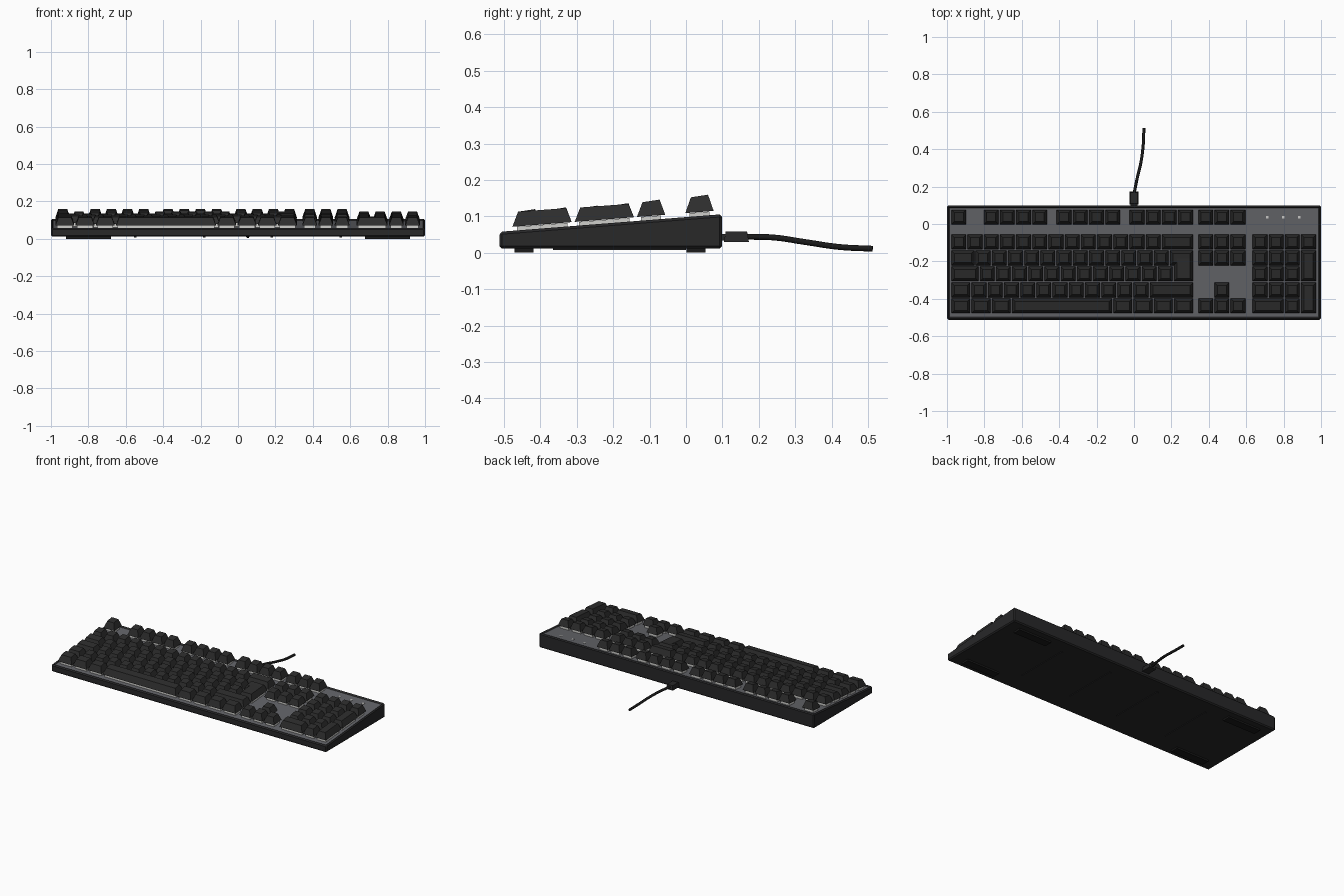
import bpy, bmesh
from mathutils import Vector

old = bpy.data.objects.get("Cube")
if old:
    bpy.data.objects.remove(old, do_unlink=True)


def material(name, rgb):
    m = bpy.data.materials.new(name)
    m.use_nodes = True
    m.diffuse_color = (*rgb, 1)
    m.node_tree.nodes["Principled BSDF"].inputs["Base Color"].default_value = (*rgb, 1)
    return m


CASE = material("case black", (0.021, 0.021, 0.022))
KEYS = material("key black", (0.026, 0.026, 0.026))
PLATE = material("plate grey", (0.125, 0.128, 0.14))
LIGHT = material("switch white", (0.62, 0.62, 0.6))
RUBBER = material("rubber black", (0.010, 0.010, 0.010))

U = 0.0866                       # key pitch
ROW_Y = [0.037, -0.096, -0.182, -0.267, -0.353, -0.438]
ROW_H = [0.044, 0.041, 0.038, 0.038, 0.040, 0.042]
MAIN, NAV, PAD = -0.98, 0.340, 0.630


def deck(y):
    """Height of the sloping case top."""
    return 0.098 + 0.079 * y


def finish(name, bm, *mats):
    bmesh.ops.recalc_face_normals(bm, faces=bm.faces)
    me = bpy.data.meshes.new(name)
    bm.to_mesh(me)
    bm.free()
    for m in mats:
        me.materials.append(m)
    ob = bpy.data.objects.new(name, me)
    bpy.context.collection.objects.link(ob)
    return ob


def block(bm, x0, x1, y0, y1, low, high, taper=0.0):
    """Box whose bottom and top heights are functions of y, narrowing upwards."""
    v = []
    for z, t in ((low, 0), (high, taper)):
        for x, y in ((x0 + t, y0 + t), (x1 - t, y0 + t), (x1 - t, y1 - t), (x0 + t, y1 - t)):
            v.append(bm.verts.new((x, y, z(y))))
    bm.faces.new(v[3::-1])
    bm.faces.new(v[4:])
    for i in range(4):
        j = (i + 1) % 4
        bm.faces.new((v[i], v[j], v[j + 4], v[i + 4]))


def flat(z):
    return lambda y: z


# Case: sloping chamfered box with a sunken top
bm = bmesh.new()
block(bm, -1, 1, -0.512, 0.099, flat(0.011), deck)
bmesh.ops.bevel(bm, geom=bm.edges[:], offset=0.007, segments=1, affect='EDGES')
top = max(bm.faces, key=lambda f: f.calc_center_median().z * f.calc_area())
bmesh.ops.inset_region(bm, faces=[top], thickness=0.011)
bmesh.ops.translate(bm, verts=top.verts, vec=Vector((0, 0, -0.008)))
top.material_index = 1
finish("case", bm, CASE, PLATE)

# Key layout: (start x, row, width in units, rows tall)
keys = []


def run(start, row, widths):
    x = start
    for w in widths:
        keys.append((x, row, w, 1))
        x += w * U


run(MAIN, 0, [1])
for offset in (2, 6.5, 11):
    run(MAIN + offset * U, 0, [1] * 4)
run(MAIN, 1, [1] * 13 + [2])
run(MAIN, 2, [1.5] + [1] * 12 + [1.5])
run(MAIN, 3, [1.75] + [1] * 12)
run(MAIN, 4, [1.25] + [1] * 11 + [2.75])
run(MAIN, 5, [1.25] * 3 + [6.25] + [1.25] * 4)
keys.append((MAIN + 13.75 * U, 2, 1.25, 2))
for row in (0, 1, 2, 5):
    run(NAV, row, [1] * 3)
run(NAV + U, 4, [1])
run(PAD, 1, [1] * 4)
for row in (2, 3, 4):
    run(PAD, row, [1] * 3)
run(PAD, 5, [2, 1])
for row in (2, 4):
    keys.append((PAD + 3 * U, row, 1, 2))

# Keycaps with tapered sides and tilted tops, on pale switch housings
caps, housings = bmesh.new(), bmesh.new()
for x, row, w, tall in keys:
    x0, x1 = x + 0.004, x + w * U - 0.004
    y1 = ROW_Y[row] + 0.039
    y0 = ROW_Y[row + tall - 1] - 0.039
    mid, half = (y0 + y1) / 2, (y1 - y0) / 2
    height = ROW_H[row]

    def base(y):
        return deck(y) + 0.011

    def crown(y):
        return base(mid) + height + 0.006 * (y - mid) / half

    block(caps, x0, x1, y0, y1, base, crown, 0.0155)
    block(housings, x0 + 0.008, x1 - 0.008, y0 + 0.012, y1 - 0.012,
          lambda y: deck(y) - 0.009, lambda y: base(y) - 0.001)
finish("keycaps", caps, KEYS)
finish("switch_housings", housings, LIGHT)

# Indicator lights
bm = bmesh.new()
for x in (0.712, 0.798, 0.884):
    block(bm, x - 0.007, x + 0.007, 0.03, 0.044,
          lambda y: deck(y) - 0.009, lambda y: deck(y) - 0.006)
finish("indicator_lights", bm, LIGHT)

# Feet and underside ribs
bm = bmesh.new()
for x in (-0.8, 0.8):
    for y in (-0.445, 0.028):
        block(bm, x - 0.12, x + 0.12, y - 0.026, y + 0.026, flat(0), flat(0.012))
finish("feet", bm, RUBBER)
bm = bmesh.new()
for x in (-0.55, -0.18, 0.18, 0.55):
    block(bm, x - 0.006, x + 0.006, -0.365, 0.0, flat(0.007), flat(0.012))
finish("underside_ribs", bm, CASE)

# Cable connector
bm = bmesh.new()
block(bm, -0.025, 0.025, 0.104, 0.173, flat(0.029), flat(0.058), 0.005)
block(bm, -0.018, 0.018, 0.09, 0.11, flat(0.034), flat(0.052))
finish("cable_connector", bm, CASE)

# Cable
cu = bpy.data.curves.new("cable", 'CURVE')
cu.dimensions = '3D'
cu.bevel_depth = 0.008
cu.bevel_resolution = 2
cu.use_fill_caps = True
cu.resolution_u = 6
path = [(0, 0.16, 0.044), (0.016, 0.24, 0.042), (0.037, 0.33, 0.029),
        (0.049, 0.42, 0.016), (0.053, 0.513, 0.011)]
sp = cu.splines.new('BEZIER')
sp.bezier_points.add(len(path) - 1)
for p, co in zip(sp.bezier_points, path):
    p.co = co
    p.handle_left_type = p.handle_right_type = 'AUTO'
cu.materials.append(RUBBER)
bpy.context.collection.objects.link(bpy.data.objects.new("cable", cu))
